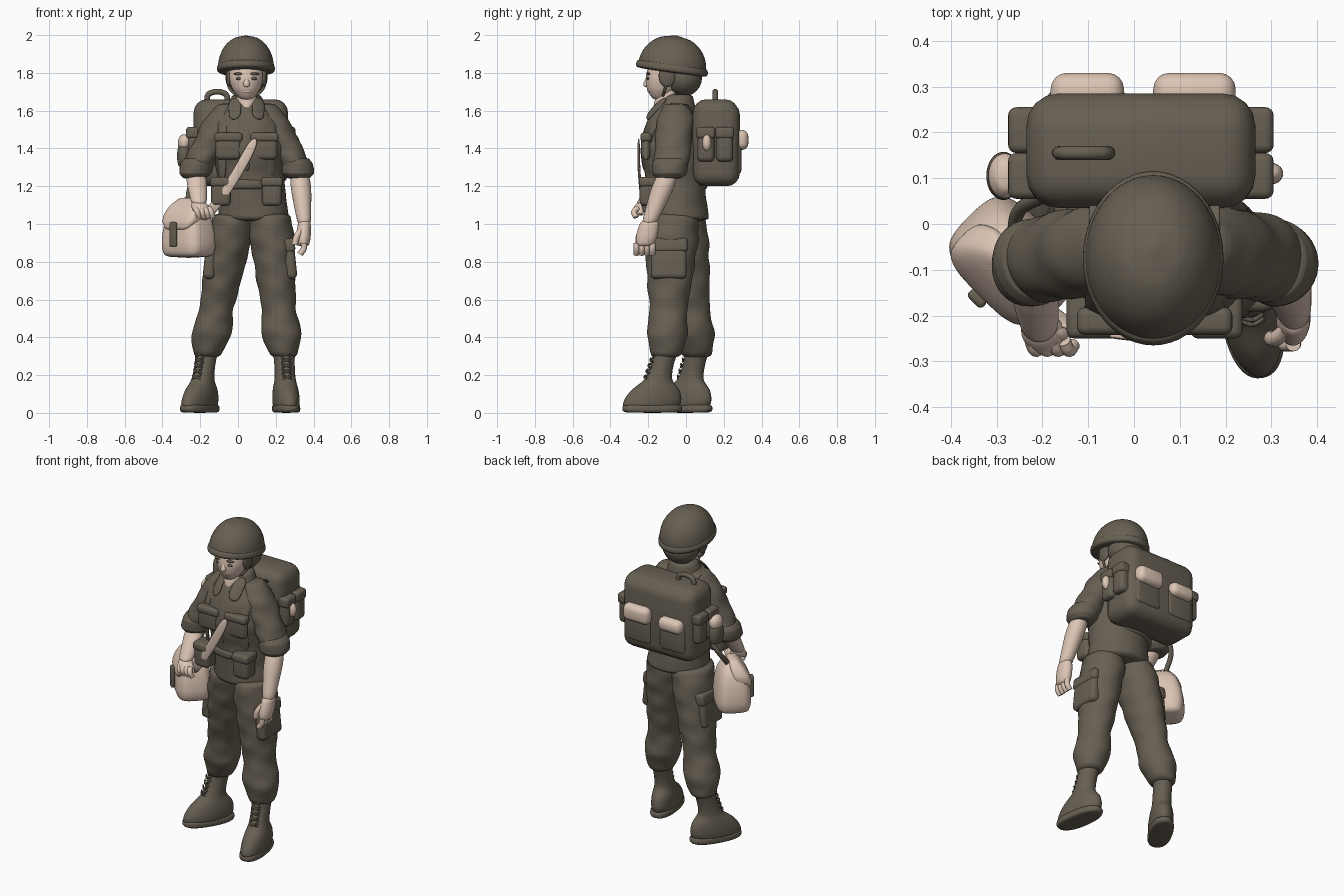
import bpy
import bmesh
from math import sin, cos, pi, sqrt, radians, copysign
from mathutils import Matrix, Vector

cube = bpy.data.objects.get("Cube")
if cube:
    bpy.data.objects.remove(cube, do_unlink=True)


def material(name, *rgb):
    m = bpy.data.materials.new(name)
    m.use_nodes = True
    m.diffuse_color = (*rgb, 1)
    m.node_tree.nodes["Principled BSDF"].inputs["Base Color"].default_value = (*rgb, 1)
    return m


DARK = material("olive brown", .135, .115, .085)
PALE = material("pale skin and canvas", .72, .56, .46)
HERE = Matrix.Identity(4)
MIDDLE = .045
SIDES = ((1, "left"), (-1, "right"))


def mirrored(side, x, y, z):
    return Vector((MIDDLE + side * x, y, z))


def placed(at, angle=0, axis="Z"):
    return Matrix.Translation(at) @ Matrix.Rotation(radians(angle), 4, axis)


def finish(name, bm, mat, matrix=HERE):
    bmesh.ops.recalc_face_normals(bm, faces=bm.faces)
    mesh = bpy.data.meshes.new(name)
    bm.to_mesh(mesh)
    bm.free()
    mesh.materials.append(mat)
    mesh.shade_smooth()
    ob = bpy.data.objects.new(name, mesh)
    ob.matrix_world = matrix
    bpy.context.collection.objects.link(ob)
    return ob


def taper(name, start, end, widths, mat, depth=1, fold=0, square=1, matrix=HERE):
    """Level sections evenly spaced from start to end; fold creases cloth, square < 1 boxes the section."""
    start, end = Vector(start), Vector(end)
    depths = depth if isinstance(depth, list) else [depth] * len(widths)
    steps, sides = (4 if fold else 2), 24
    last = (len(widths) - 1) * steps
    bm = bmesh.new()
    loops = []
    for k in range(last + 1):
        i = min(k // steps, len(widths) - 2)
        mix = k / steps - i
        width = widths[i] + (widths[i + 1] - widths[i]) * mix
        ratio = depths[i] + (depths[i + 1] - depths[i]) * mix
        centre = start.lerp(end, k / last)
        loop = []
        for j in range(sides):
            t = 2 * pi * j / sides
            r = width * (1 + fold * (sin(2 * t + 55 * centre.z) + sin(3 * t - 38 * centre.z)))
            x, y = (copysign(abs(v) ** square, v) for v in (cos(t), sin(t)))
            loop.append(bm.verts.new(centre + Vector((r * x, r * y * ratio, 0))))
        loops.append(loop)
    for low, high in zip(loops, loops[1:]):
        for j in range(sides):
            bm.faces.new((low[j - 1], low[j], high[j], high[j - 1]))
    bm.faces.new(loops[0])
    bm.faces.new(loops[-1])
    finish(name, bm, mat, matrix).modifiers.new("smooth", "SUBSURF").levels = 1


def ball(name, at, size, mat):
    bm = bmesh.new()
    bmesh.ops.create_uvsphere(bm, u_segments=20, v_segments=12, radius=1)
    finish(name, bm, mat, placed(at) @ Matrix.Diagonal((*size, 1)))


def box(name, at, size, mat=DARK, bevel=.025, matrix=HERE):
    bm = bmesh.new()
    bmesh.ops.create_cube(bm, size=1, matrix=placed(at) @ Matrix.Diagonal((*size, 1)))
    rounding = finish(name, bm, mat, matrix).modifiers.new("round", "BEVEL")
    rounding.width, rounding.segments = bevel, 4


def pocket(name, at, size, matrix=HERE):
    """A pouch with a slightly larger flap over its top third."""
    at, size = Vector(at), Vector(size)
    box(name, at, size, matrix=matrix)
    flap_size = Vector((size.x + .01, size.y + .01, size.z * .35))
    box(name + "_flap", at + Vector((0, 0, size.z * .35)), flap_size, bevel=.018, matrix=matrix)


def ribbon(name, points, width, mat=DARK):
    bm = bmesh.new()
    half = Vector(width) / 2
    rows = [(bm.verts.new(Vector(p) - half), bm.verts.new(Vector(p) + half)) for p in points]
    for a, b in zip(rows, rows[1:]):
        bm.faces.new((a[0], a[1], b[1], b[0]))
    ob = finish(name, bm, mat)
    solid = ob.modifiers.new("thickness", "SOLIDIFY")
    solid.thickness, solid.offset = .016, 0
    ob.modifiers.new("smooth", "SUBSURF").levels = 2


def tube(name, points, radius, mat=DARK, matrix=HERE):
    curve = bpy.data.curves.new(name, "CURVE")
    curve.dimensions, curve.bevel_depth, curve.use_fill_caps = "3D", radius, True
    spline = curve.splines.new("BEZIER")
    spline.bezier_points.add(len(points) - 1)
    for knot, p in zip(spline.bezier_points, points):
        knot.co = p
        knot.handle_left_type = knot.handle_right_type = "AUTO"
    curve.materials.append(mat)
    ob = bpy.data.objects.new(name, curve)
    ob.matrix_world = matrix
    bpy.context.collection.objects.link(ob)


# Jacket, belt and collar
taper("jacket", (.085, -.04, 1.01), (.04, -.085, 1.65), [.19, .18, .18, .2, .19, .085], DARK,
      depth=[.88, .87, .9, .9, .74, .85], fold=.01)
taper("belt", (.06, -.055, 1.18), (.055, -.055, 1.24), [.18, .19, .19, .18], DARK, depth=.9)
taper("collar", (MIDDLE, -.06, 1.59), (MIDDLE, -.04, 1.69), [.12, .095, .075], DARK)
ribbon("jacket_placket", [(MIDDLE, -.2, 1.55), (MIDDLE, -.242, 1.42), (.05, -.22, 1.27)], (.035, 0, 0))

# Neck and face
taper("neck", (MIDDLE, -.17, 1.55), (MIDDLE, -.08, 1.72), [.012, .035, .055, .055], PALE)
taper("head", (MIDDLE, -.14, 1.655), (.04, -.09, 1.87), [.03, .073, .092, .096, .09], PALE, depth=1.1)
taper("nose", (MIDDLE, -.21, 1.725), (MIDDLE, -.2, 1.79), [.015, .019, .01, .008], PALE)
ball("lips", (MIDDLE, -.192, 1.702), (.026, .012, .009), PALE)
ball("hair", (MIDDLE, -.015, 1.775), (.112, .1, .1), DARK)

# Helmet with a flared rim, its front edge raised
tilt = placed((.042, -.075, 1.82), -8, "X")
dome = [.149 * sqrt(1 - (i / 12) ** 2.25) + .002 for i in range(13)]
taper("helmet", (0, 0, -.01), (0, 0, .18), dome, DARK, depth=1.22, matrix=tilt)
taper("helmet_rim", (0, 0, -.02), (0, 0, .03), [.146, .156, .154, .146], DARK, depth=1.25, matrix=tilt)

for side, label in SIDES:
    # Paired details of the face
    ball(label + "_eye", mirrored(side, .038, -.202, 1.77), (.019, .008, .008), DARK)
    ball(label + "_brow", mirrored(side, .04, -.2, 1.795), (.028, .01, .007), DARK)
    ball(label + "_sideburn", mirrored(side, .093, -.1, 1.785), (.016, .045, .06), DARK)
    tube(label + "_chin_strap", [mirrored(side, .1, -.09, 1.8), mirrored(side, .09, -.11, 1.72),
                                 mirrored(side, 0, -.13, 1.65)], .007)

    # Collar points, chest pockets, harness and belt pouches
    ribbon(label + "_collar_point", [mirrored(side, .066, -.1, 1.67), mirrored(side, .062, -.17, 1.61),
                                     mirrored(side, .06, -.21, 1.55)], (.07, side * .02, side * -.02))
    pocket(label + "_chest_pocket", mirrored(side, .095, -.212, 1.41), (.14, .05, .14))
    ribbon(label + "_shoulder_strap", [mirrored(side, .12, .07, 1.56), mirrored(side, .12, 0, 1.64),
                                       mirrored(side, .12, -.09, 1.63), mirrored(side, .13, -.19, 1.51),
                                       mirrored(side, .13, -.205, 1.38), mirrored(side, .13, -.17, 1.22)],
           (.05, side * .03, 0))
    pocket(label + "_belt_pouch", mirrored(side, .135, -.195, 1.17), (.105, .1, .15))

    # Sleeves with rolled cuffs
    taper(label + "_sleeve", mirrored(side, .09, -.05, 1.64), mirrored(side, .27, -.08, 1.28),
          [.06, .092, .09, .09, .08], DARK, depth=1.08, fold=.03)
    taper(label + "_rolled_cuff", mirrored(side, .26, -.08, 1.35), mirrored(side, .275, -.09, 1.24),
          [.07, .087, .088, .086, .06], DARK, depth=1.1, fold=.015)

# Bare forearms and hands
taper("left_forearm", (.325, -.09, 1.28), (.352, -.2, .99), [.05, .055, .045, .035], PALE, depth=1.1)
taper("left_hand", (.352, -.19, 1.02), (.345, -.22, .88), [.032, .037, .038, .03], PALE, depth=1.5)
taper("right_forearm", (-.225, -.09, 1.28), (-.205, -.23, 1.1), [.05, .054, .048, .04], PALE)
taper("right_hand", (-.21, -.22, 1.12), (-.19, -.25, 1.06), [.035, .048, .045], PALE, depth=.9)
for i in range(4):
    knuckle = Vector((.348, -.262 + i * .028, .9))
    tube("left_finger", [knuckle, knuckle - Vector((0, 0, .03)), knuckle - Vector((.02, 0, .06))], .016, PALE)
    knuckle = Vector((-.225 + i * .024, -.255, 1.085))
    tube("right_finger", [knuckle, knuckle + Vector((.01, -.02, -.02)), knuckle + Vector((.02, -.01, -.05))],
         .015, PALE)
tube("left_thumb", [(.335, -.23, .97), (.31, -.25, .93), (.3, -.25, .89)], .017, PALE)
tube("right_thumb", [(-.185, -.23, 1.1), (-.16, -.24, 1.08), (-.15, -.24, 1.05)], .016, PALE)

# Trousers bloused over laced boots
for label, hip, ankle, turn in (("left", (.165, -.07, 1.06), (.243, -.105, .29), 9),
                                ("right", (-.015, -.04, 1.06), (-.165, .06, .29), -30)):
    hip, ankle = Vector(hip), Vector(ankle)
    taper(label + "_trouser_leg", hip, ankle, [.115, .12, .11, .102, .09, .11, .068], DARK,
          depth=[1.2, 1.2, 1.2, 1.15, 1.1, 1, 1.1], fold=.025)
    thigh = placed(hip.lerp(ankle, .32) + Vector((copysign(.082, turn), -.01, 0)), copysign(6, -turn), "Y")
    pocket(label + "_cargo_pocket", (0, 0, 0), (.065, .19, .21), thigh)
    foot = placed((ankle.x, ankle.y, 0), turn)
    taper(label + "_sole", (0, -.075, 0), (0, -.075, .045), [.064, .07, .07, .066], DARK,
          depth=2.3, square=.85, matrix=foot)
    taper(label + "_boot", (0, -.085, .02), (0, 0, .33), [.067, .071, .067, .056, .054, .055, .06], DARK,
          depth=[2.3, 2.2, 1.95, 1.3, 1.15, 1.1, 1.1], matrix=foot)
    for i in range(5):
        z = .18 + i * .03
        y = -.177 + z * .34
        for s in (-1, 1):
            tube(label + "_lace", [(-.025 * s, y + .01, z), (0, y, z + .01), (.025 * s, y + .01, z + .02)],
                 .005, matrix=foot)

# Backpack with its handle, back pouches and side pouches
PACK = .015
box("backpack", (PACK, .16, 1.425), (.5, .25, .45), bevel=.07)
box("backpack_lid", (PACK, .157, 1.585), (.5, .24, .15), bevel=.07)
grip = [(-.11 - .055 * cos(pi * i / 6), .155, 1.645 + .055 * sqrt(sin(pi * i / 6))) for i in range(6)]
tube("backpack_handle", grip + [(-.055, .155, 1.645)], .015)
for side, label in SIDES:
    x = PACK + side * .117
    box(label + "_back_pouch", (x, .263, 1.35), (.18, .06, .18))
    box(label + "_back_pouch_flap", (x, .285, 1.44 + side * .006), (.17 + side * .01, .09, .095 + side * .01),
        PALE, .035)
    for y in (.105, .205):
        pocket(label + "_side_pouch", (PACK + side * .245, y, 1.42), (.08, .09, .18))
ball("left_side_toggle", (.298, .11, 1.43), (.028, .024, .044), PALE)
taper("flask", (-.285, .105, 1.3), (-.285, .105, 1.42), [.03, .038, .038, .03], DARK, depth=1.4)
taper("flask_cap", (-.285, .105, 1.4), (-.28, .105, 1.475), [.03, .036, .035, .02], PALE, depth=1.4)

# Shoulder bag at the right hip, with flap, clasp and strap
bag = placed((-.262, -.082, 0), -45)
taper("shoulder_bag", (0, 0, .82), (0, 0, 1.13), [.125, .142, .138, .127, .105, .05], PALE,
      depth=.73, square=.55, matrix=bag)
taper("bag_flap", (0, -.068, .965), (0, 0, 1.142), [.08, .12, .122, .1, .05], PALE,
      depth=.47, square=.55, matrix=bag)
box("bag_clasp", (0, -.114, .945), (.045, .024, .13), bevel=.01, matrix=bag)
ribbon("bag_strap", [(.1, -.25, 1.465), (.02, -.252, 1.31), (-.06, -.24, 1.18), (-.14, -.23, 1.07),
                     (-.2, -.17, 1.02)], (.05, 0, -.03), PALE)
tube("bag_hanger", [(-.2, .06, 1.28), (-.25, .03, 1.2), (-.265, -.03, 1.12)], .015)
